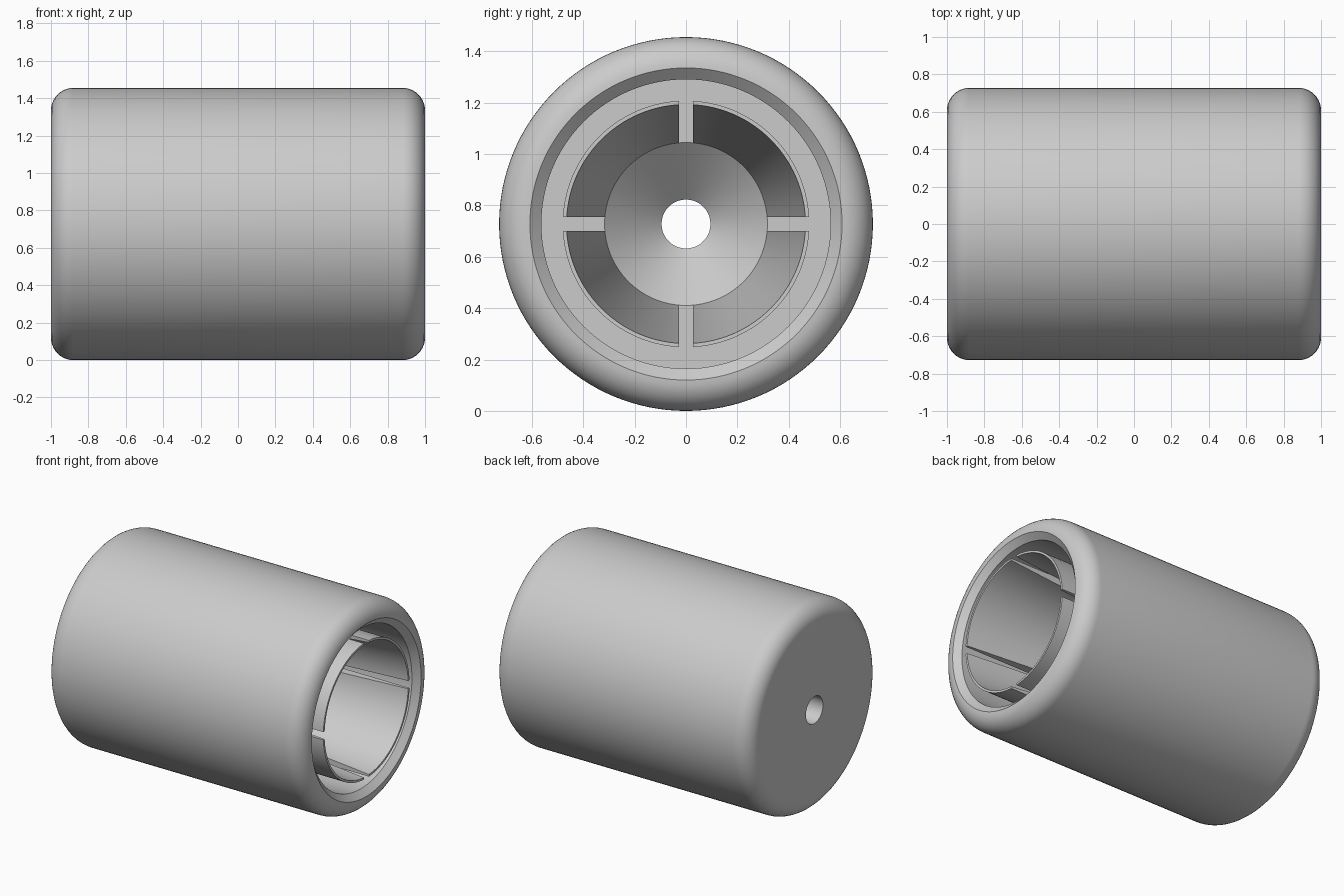
import bpy
import bmesh
import math

if "Cube" in bpy.data.objects:
    bpy.data.objects.remove(bpy.data.objects["Cube"])

RADIUS = 0.7275          # outer radius, also the height of the axis
FILLET = 0.12
FLOOR_X = -0.6           # bottom of the deep pocket
SLOT_HALF = 0.0275       # half the width of the gaps between sleeve segments

gray = bpy.data.materials.new("light gray")
gray.diffuse_color = (0.6, 0.6, 0.6, 1)
gray.use_nodes = True
gray.node_tree.nodes["Principled BSDF"].inputs["Base Color"].default_value = gray.diffuse_color


def sweep(name, profile, steps, angle_at, closed):
    """Sweep a closed (x, radius) profile about the horizontal axis."""
    bm = bmesh.new()
    rows = []
    for i in range(steps if closed else steps + 1):
        row = []
        for x, r in profile:
            a = angle_at(r, i / steps)
            row.append(bm.verts.new((x, r * math.cos(a), RADIUS + r * math.sin(a))))
        rows.append(row)
    n = len(profile)
    for i in range(steps):
        a, b = rows[i], rows[(i + 1) % len(rows)]
        for j in range(n):
            k = (j + 1) % n
            bm.faces.new((a[j], a[k], b[k], b[j]))
    if not closed:
        bm.faces.new(rows[0])
        bm.faces.new(rows[-1])
    bmesh.ops.recalc_face_normals(bm, faces=bm.faces)
    mesh = bpy.data.meshes.new(name)
    bm.to_mesh(mesh)
    bm.free()
    mesh.materials.append(gray)
    obj = bpy.data.objects.new(name, mesh)
    bpy.context.collection.objects.link(obj)
    bpy.ops.object.select_all(action='DESELECT')
    obj.select_set(True)
    bpy.context.view_layer.objects.active = obj
    bpy.ops.object.shade_smooth_by_angle(angle=math.radians(30))
    return obj


# Outer body: rounded ends, chamfered mouth, deep pocket, funnel and small hole
arc = [math.radians(90 * i / 10) for i in range(11)]
core = RADIUS - FILLET
profile = [(-1, 0.095)]
profile += [(-1 + FILLET - FILLET * math.cos(t), core + FILLET * math.sin(t)) for t in arc]
profile += [(1 - FILLET + FILLET * math.sin(t), core + FILLET * math.cos(t)) for t in arc]
profile += [(0.96, 0.563), (FLOOR_X, 0.563), (FLOOR_X, 0.317), (FLOOR_X - 0.2, 0.095)]
sweep("outer_body", profile, 128, lambda r, t: 2 * math.pi * t, True)

# Inner sleeve: four segments, thin at the mouth and thick at the base
sleeve = [(1.0, 0.465), (1.0, 0.48), (FLOOR_X, 0.48), (FLOOR_X, 0.317)]
for q in range(4):
    def angle_at(r, t, q=q):
        gap = math.asin(SLOT_HALF / r)
        return q * math.pi / 2 + gap + t * (math.pi / 2 - 2 * gap)
    sweep(f"sleeve_segment_{q + 1}", sleeve, 30, angle_at, False)
